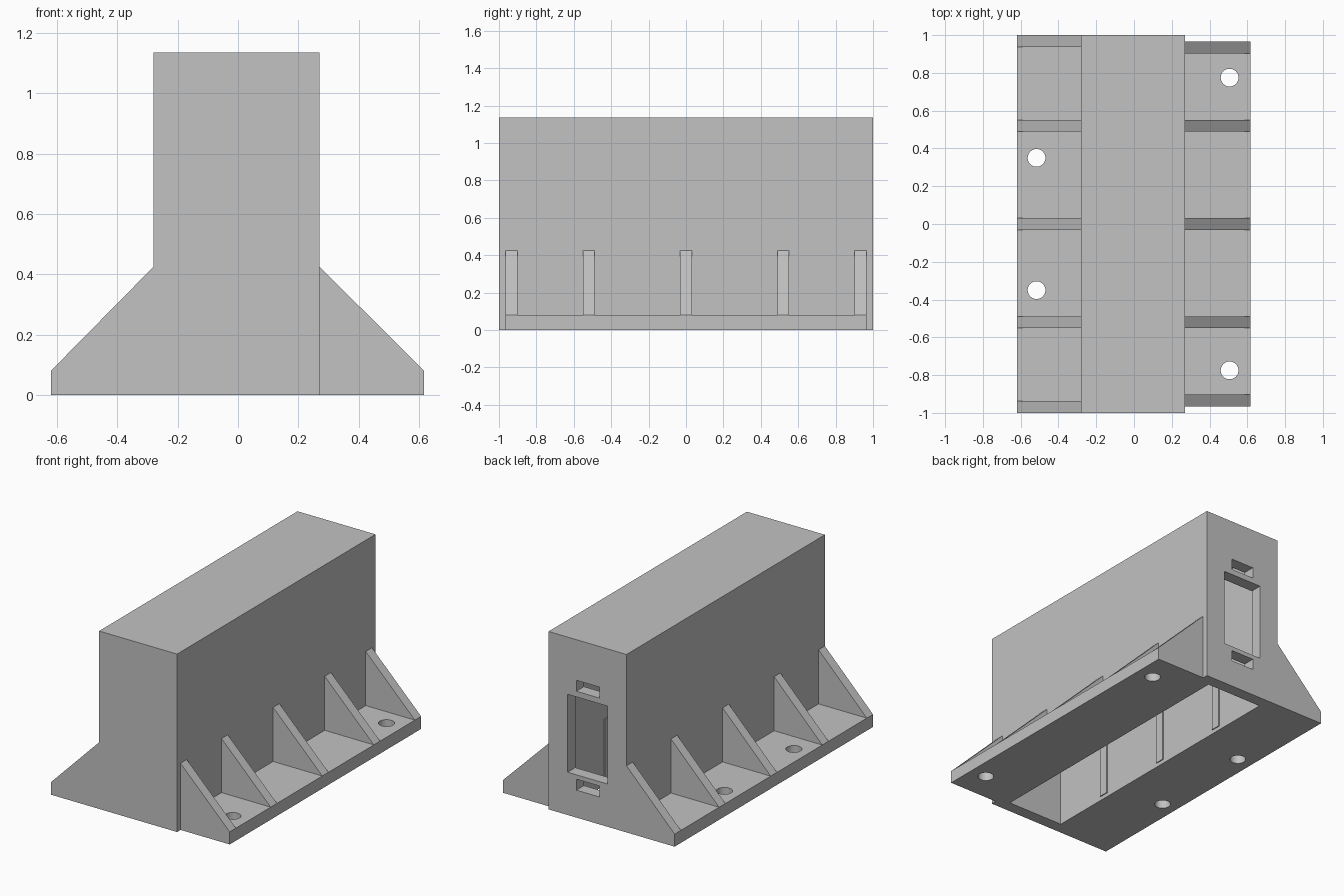
import bpy
import bmesh
from mathutils import Matrix, Vector

cube = bpy.data.objects.get("Cube")
if cube:
    bpy.data.objects.remove(cube, do_unlink=True)

# Single grey material
grey = bpy.data.materials.new("plain grey")
grey.use_nodes = True
tone = (0.54, 0.54, 0.54, 1)
grey.diffuse_color = tone
grey.node_tree.nodes["Principled BSDF"].inputs["Base Color"].default_value = tone


def add_object(name, bm):
    bmesh.ops.recalc_face_normals(bm, faces=bm.faces)
    mesh = bpy.data.meshes.new(name)
    bm.to_mesh(mesh)
    bm.free()
    mesh.materials.append(grey)
    obj = bpy.data.objects.new(name, mesh)
    bpy.context.collection.objects.link(obj)
    return obj


def box(name, x, y, z):
    bm = bmesh.new()
    size = Vector((x[1] - x[0], y[1] - y[0], z[1] - z[0]))
    centre = Vector((x[0] + x[1], y[0] + y[1], z[0] + z[1])) / 2
    bmesh.ops.create_cube(bm, size=1, matrix=Matrix.Translation(centre) @ Matrix.Diagonal(size.to_4d()))
    return add_object(name, bm)


def extrude_y(name, profile, y0, y1):
    bm = bmesh.new()
    face = bm.faces.new([bm.verts.new((x, y0, z)) for x, z in profile])
    grown = bmesh.ops.extrude_face_region(bm, geom=[face])["geom"]
    verts = [v for v in grown if isinstance(v, bmesh.types.BMVert)]
    bmesh.ops.translate(bm, verts=verts, vec=(0, y1 - y0, 0))
    return add_object(name, bm)


def cylinder(name, x, y, radius, depth):
    bm = bmesh.new()
    bmesh.ops.create_cone(bm, cap_ends=True, segments=32, radius1=radius, radius2=radius,
                          depth=depth, matrix=Matrix.Translation((x, y, 0)))
    return add_object(name, bm)


def cut(target, cutters):
    # Subtract each cutter, apply the result and discard the cutter
    for cutter in cutters:
        cutter.hide_render = True
        mod = target.modifiers.new("cut", "BOOLEAN")
        mod.operation = "DIFFERENCE"
        mod.solver = "EXACT"
        mod.object = cutter
        bpy.context.view_layer.update()
        graph = bpy.context.evaluated_depsgraph_get()
        mesh = bpy.data.meshes.new_from_object(target.evaluated_get(graph))
        target.modifiers.clear()
        target.data = mesh
        bpy.data.objects.remove(cutter, do_unlink=True)


# Hollow body, open underneath, with a window and two slots in the back wall
left, right, height, wall = 0.27, -0.28, 1.135, 0.077
body = box("body", (right, left), (-1, 1), (0, height))
cut(body, [
    box("cavity_cutter", (right + wall, left - wall), (-1 + wall, 1 - wall), (-0.2, height - wall)),
    box("window_cutter", (-0.145, 0.135), (0.85, 1.1), (0.273, 0.77)),
    box("upper_slot_cutter", (-0.088, 0.074), (0.85, 1.1), (0.806, 0.876)),
    box("lower_slot_cutter", (-0.088, 0.074), (0.85, 1.1), (0.175, 0.245)),
])

# Foot flanges with bolt holes and triangular ribs on both sides
thick, rib_width = 0.08, 0.063
for side, s, inner, outer, half, hole_x, hole_y in (
        ("left", 1, left, 0.617, 0.965, 0.506, 0.775),
        ("right", -1, right, -0.62, 1.0, -0.516, 0.35)):
    flange = box(side + "_flange", sorted((inner, outer))[:], (-half, half), (0, thick))
    cut(flange, [cylinder("bolt_hole_cutter", hole_x, y, 0.047, 0.5) for y in (-hole_y, hole_y)])

    edge = half - rib_width / 2
    for i, y in enumerate((-edge, -0.52, 0, 0.52, edge)):
        # Middle ribs pass just through the body wall
        root = inner - s * (wall + 0.006) if 0 < i < 4 else inner
        profile = [(root, thick), (outer, thick), (inner, 0.425)]
        if root != inner:
            profile = [(root, 0.025), (inner, 0.025), (inner, thick),
                       (outer, thick), (inner, 0.425), (root, 0.425)]
        extrude_y(f"{side}_rib_{i + 1}", profile, y - rib_width / 2, y + rib_width / 2)
